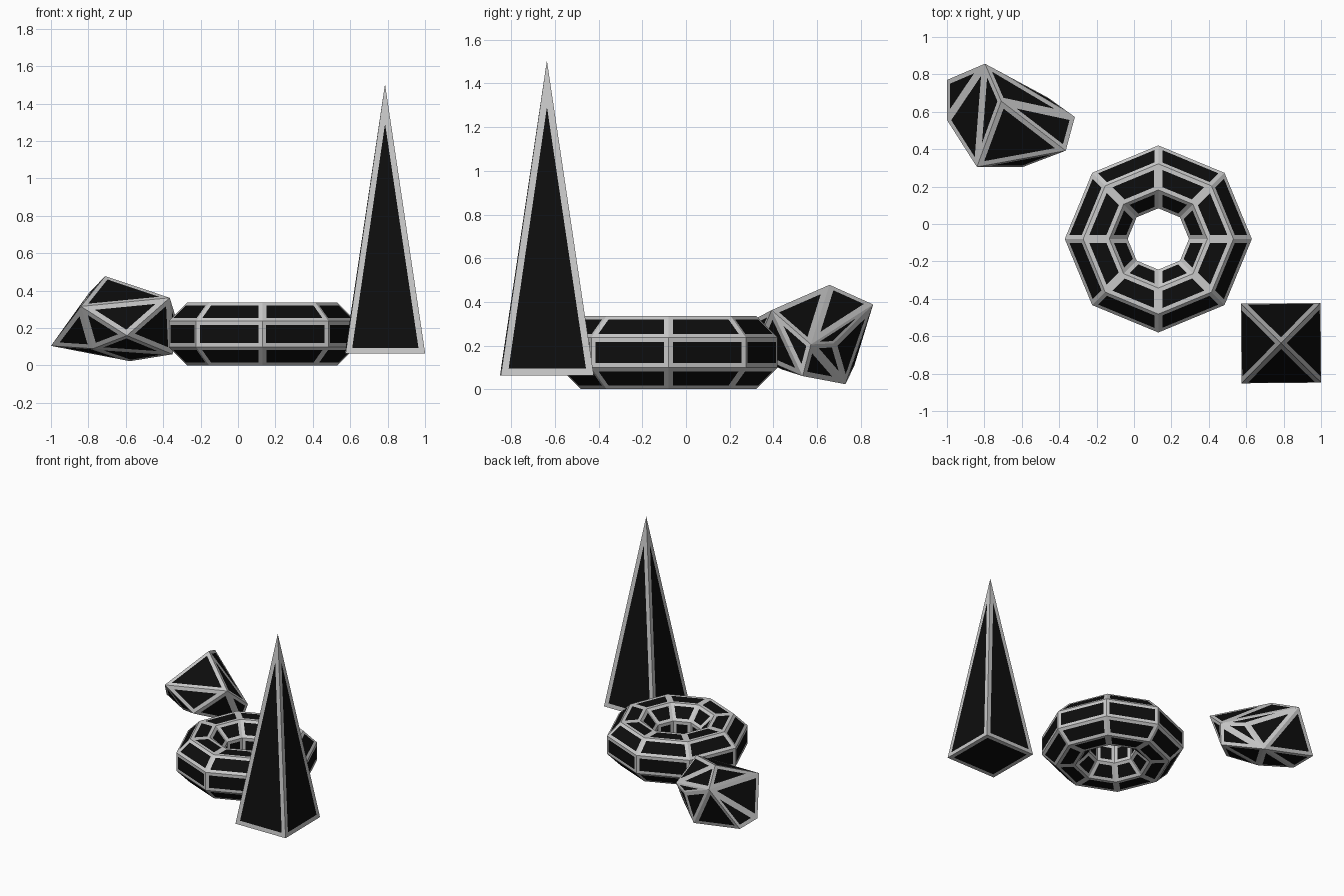
import bpy, bmesh, math
from mathutils import Vector

if "Cube" in bpy.data.objects:
    bpy.data.objects.remove(bpy.data.objects["Cube"])


def flat_material(name, col):
    m = bpy.data.materials.new(name)
    m.diffuse_color = (*col, 1)
    m.use_nodes = True
    m.node_tree.nodes["Principled BSDF"].inputs["Base Color"].default_value = m.diffuse_color
    return m


GREY = flat_material("light_grey", (0.58, 0.58, 0.58))
BLACK = flat_material("black", (0.004, 0.004, 0.004))


def finish(name, bm, frame):
    """Inset every face: grey frame outside, black panel inside."""
    bmesh.ops.recalc_face_normals(bm, faces=bm.faces[:])
    for f in bm.faces[:]:
        inradius = 2 * f.calc_area() / f.calc_perimeter()
        t = min(frame, 0.42 * inradius)
        bmesh.ops.inset_individual(bm, faces=[f], thickness=t, use_even_offset=True)
        f.material_index = 1
    me = bpy.data.meshes.new(name)
    bm.to_mesh(me)
    bm.free()
    me.materials.append(GREY)
    me.materials.append(BLACK)
    ob = bpy.data.objects.new(name, me)
    bpy.context.collection.objects.link(ob)
    return ob


# Ring: eight segments around, octagonal cross-section with flat top
bm = bmesh.new()
N, R, r = 8, 0.332, 0.182
rings = []
for i in range(N):
    a = i * math.tau / N
    ring = []
    for j in range(N):
        b = (j + 0.5) * math.tau / N
        d = R + r * math.cos(b)
        ring.append(bm.verts.new((0.13 + d * math.cos(a), -0.08 + d * math.sin(a),
                                  0.168 + r * math.sin(b))))
    rings.append(ring)
for i in range(N):
    p, q = rings[i], rings[(i + 1) % N]
    for j in range(N):
        k = (j + 1) % N
        bm.faces.new((p[j], q[j], q[k], p[k]))
finish("octagonal_ring", bm, 0.022)

# Tall four-sided spike
bm = bmesh.new()
c, h = Vector((0.786, -0.637, 0)), 0.213 * math.sqrt(2)
base = [bm.verts.new(c + Vector((h * math.cos(a), h * math.sin(a), 0.063)))
        for a in (math.radians(45.5 + 90 * i) for i in range(4))]
apex = bm.verts.new(c + Vector((0, 0, 1.505)))
bm.faces.new(base[::-1])
for i in range(4):
    bm.faces.new((base[i], base[(i + 1) % 4], apex))
finish("tall_pyramid", bm, 0.031)

# Faceted rock: twelve corners wrapped in a convex hull
bm = bmesh.new()
for co in [(-.71, .657, .478), (-.797, .857, .388), (-.365, .392, .362), (-.84, .305, .316),
           (-1, .77, .105), (-1, .556, .105), (-.46, .676, .21), (-.316, .572, .205),
           (-.594, .305, .16), (-.35, .534, .06), (-.578, .73, .023), (-.775, .44, .09)]:
    bm.verts.new(co)
res = bmesh.ops.convex_hull(bm, input=bm.verts[:])
loose = [v for v in bm.verts if not v.link_faces]
bmesh.ops.delete(bm, geom=loose, context='VERTS')
finish("faceted_rock", bm, 0.026)
